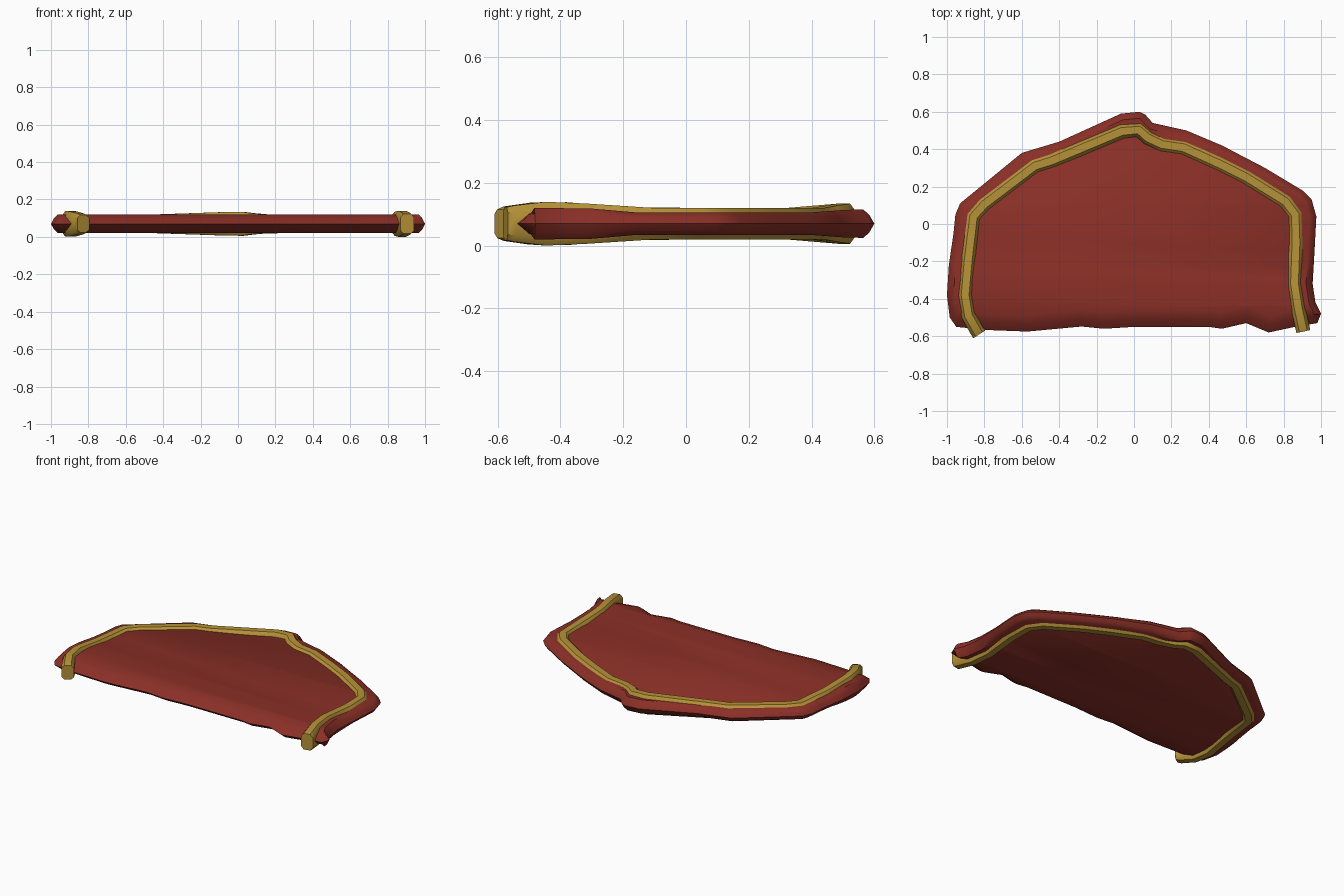
import bpy, bmesh, math
from mathutils import Vector

if "Cube" in bpy.data.objects:
    bpy.data.objects.remove(bpy.data.objects["Cube"])

MID = 0.07  # height of the symmetry plane of the flat piece


def material(name, rgb):
    m = bpy.data.materials.new(name)
    m.diffuse_color = (*rgb, 1)
    m.use_nodes = True
    m.node_tree.nodes["Principled BSDF"].inputs["Base Color"].default_value = m.diffuse_color
    return m


def interp(table, x):
    if x <= table[0][0]:
        return table[0][1]
    for (a, u), (b, v) in zip(table, table[1:]):
        if x <= b:
            return u + (v - u) * (x - a) / (b - a)
    return table[-1][1]


def finish(bm, name, mat, angle):
    bmesh.ops.recalc_face_normals(bm, faces=bm.faces)
    me = bpy.data.meshes.new(name)
    bm.to_mesh(me)
    bm.free()
    ob = bpy.data.objects.new(name, me)
    bpy.context.collection.objects.link(ob)
    ob.location.z = MID
    me.materials.append(mat)
    bpy.ops.object.select_all(action='DESELECT')
    ob.select_set(True)
    bpy.context.view_layer.objects.active = ob
    bpy.ops.object.shade_smooth_by_angle(angle=math.radians(angle))
    return ob


red = material("dark red leather", (0.255, 0.029, 0.020))
gold = material("gold trim", (0.47, 0.29, 0.04))

# Body: pointed-edge plate, thicker toward the front
outline = [Vector(p) for p in [
    (-.95, -.55), (-.985, -.5), (-1, -.38), (-.99, -.22), (-.965, -.05),
    (-.955, .05), (-.93, .11), (-.6, .38), (-.4, .44), (-.07, .59), (.03, .6),
    (.06, .585), (.10, .54), (.28, .5), (.47, .42), (.7, .3), (.9, .18),
    (.95, .13), (.975, .04), (.965, -.15), (.955, -.32), (.97, -.42),
    (1, -.48), (.98, -.53), (.86, -.55), (.72, -.58), (.6, -.53),
    (.47, -.56), (.4, -.55), (.15, -.55), (0, -.55), (-.16, -.56), (-.28, -.548),
    (-.57, -.575), (-.78, -.567)]]
body_h = [(-.45, .05), (-.3, .048), (-.16, .036), (.4, .036), (.52, .045)]
n = len(outline)
bm = bmesh.new()
rings = []
for frac, level in ((0, 0), (.45, .62), (1, 1)):
    ring = []
    for i, p in enumerate(outline):
        t = (outline[(i + 1) % n] - outline[i - 1]).normalized()
        inward = Vector((t.y, -t.x))
        depth = .035 + .055 * max(0, inward.y)
        q = p + inward * depth * frac
        ring.append(bm.verts.new((q.x, q.y, level)))
    rings.append(ring)
for a, b in zip(rings, rings[1:]):
    for i in range(n):
        j = (i + 1) % n
        bm.faces.new((a[i], a[j], b[j], b[i]))
bm.faces.new(rings[-1])
for y in (-.38, -.3, -.23, -.16, .1, .4):
    bmesh.ops.bisect_plane(bm, geom=bm.verts[:] + bm.edges[:] + bm.faces[:],
                           plane_co=(0, y, 0), plane_no=(0, 1, 0))
for v in bm.verts:
    v.co.z *= interp(body_h, v.co.y)
# mirror the upper half to the underside
geo = bmesh.ops.duplicate(bm, geom=bm.verts[:] + bm.edges[:] + bm.faces[:])["geom"]
for v in geo:
    if isinstance(v, bmesh.types.BMVert):
        v.co.z = -v.co.z
bmesh.ops.remove_doubles(bm, verts=bm.verts, dist=1e-5)
finish(bm, "body_plate", red, 40)

# Trim: eight-sided band swept along the sides and back, through both faces
path = [Vector(p) for p in [
    (-.827, -.59), (-.84, -.57), (-.885, -.49), (-.903, -.38), (-.887, -.2),
    (-.858, .04), (-.8, .105), (-.53, .31), (-.44, .338), (-.065, .495),
    (.025, .503), (.075, .46), (.15, .425), (.265, .408), (.46, .32), (.6, .25),
    (.81, .12), (.862, .05), (.866, -.1), (.858, -.32), (.878, -.45),
    (.9, -.55), (.905, -.575)]]
trim_h = [(-.59, .046), (-.57, .055), (-.47, .07), (-.36, .068), (-.17, .05),
          (.42, .05), (.5, .064)]
section = [(1, .65), (.55, 1), (-.55, 1), (-1, .65),
           (-1, -.65), (-.55, -1), (.55, -1), (1, -.65)]
bm = bmesh.new()
rings = []
for i, p in enumerate(path):
    d0 = (p - path[max(i - 1, 0)]).normalized()
    d1 = (path[min(i + 1, len(path) - 1)] - p).normalized()
    t = (d0 + d1).normalized()
    side = Vector((t.y, -t.x))
    h = interp(trim_h, p.y)
    rings.append([bm.verts.new((p.x + side.x * .038 * u, p.y + side.y * .038 * u, h * w))
                  for u, w in section])
for a, b in zip(rings, rings[1:]):
    for k in range(8):
        m = (k + 1) % 8
        bm.faces.new((a[k], a[m], b[m], b[k]))
bm.faces.new(rings[0])
bm.faces.new(rings[-1])
finish(bm, "edge_trim", gold, 40)
